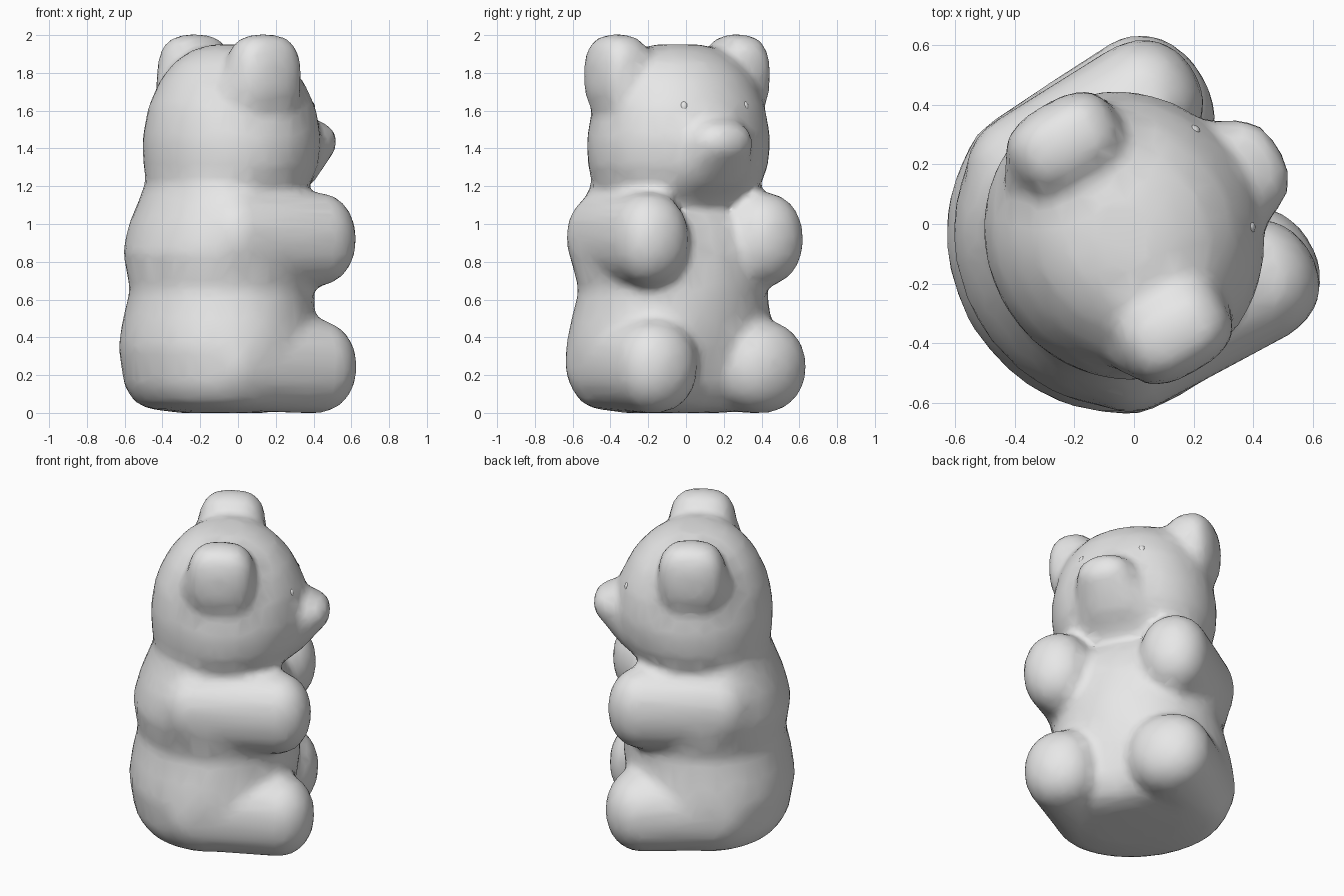
import bpy, bmesh, math
from mathutils import Matrix, Vector

if "Cube" in bpy.data.objects:
    bpy.data.objects.remove(bpy.data.objects["Cube"])

TURN = math.radians(30)      # the bear looks along local +x, turned 30 degrees

grey = bpy.data.materials.new("plain grey")
grey.diffuse_color = (0.8, 0.8, 0.8, 1)
grey.use_nodes = True
grey.node_tree.nodes["Principled BSDF"].inputs["Base Color"].default_value = grey.diffuse_color


def blob(bm, centre, radii, power=2.0):
    """Ellipsoid; a higher power makes it boxier."""
    verts = bmesh.ops.create_uvsphere(bm, u_segments=24, v_segments=14, radius=1)["verts"]
    for v in verts:
        v.co /= sum(abs(c) ** power for c in v.co) ** (1 / power)
    m = Matrix.Translation(centre) @ Matrix.Diagonal((*radii, 1))
    bmesh.ops.transform(bm, matrix=m, verts=verts)


def limb(bm, a, b, ra, rb, power=2.0, steps=7):
    """Chain of ellipsoids from a to b."""
    a, b, ra, rb = map(Vector, (a, b, ra, rb))
    for i in range(steps):
        t = i / (steps - 1)
        blob(bm, a.lerp(b, t), ra.lerp(rb, t), power)


def loft(bm, rows, n=32):
    """Closed stack of elliptical rings: (z, back, front, half width)."""
    rings = []
    for z, back, front, w in rows:
        c, r = (back + front) / 2, (front - back) / 2
        rings.append([bm.verts.new((c + r * math.cos(k * math.tau / n),
                                    w * math.sin(k * math.tau / n), z)) for k in range(n)])
    for lo, hi in zip(rings, rings[1:]):
        for k in range(n):
            j = (k + 1) % n
            bm.faces.new((lo[k], lo[j], hi[j], hi[k]))
    bm.faces.new(rings[0][::-1])
    bm.faces.new(rings[-1])


def finish(bm, name):
    bmesh.ops.recalc_face_normals(bm, faces=bm.faces)
    for f in bm.faces:
        f.smooth = True
    me = bpy.data.meshes.new(name)
    bm.to_mesh(me)
    bm.free()
    me.materials.append(grey)
    ob = bpy.data.objects.new(name, me)
    ob.rotation_euler.z = TURN
    ob.location = (0, -.02, 0)
    bpy.context.collection.objects.link(ob)
    return ob


bm = bmesh.new()

# torso
loft(bm, [(0.0, -.30, .12, .28), (.02, -.46, .20, .41), (.05, -.54, .25, .48),
          (.14, -.60, .31, .54), (.35, -.635, .36, .565), (.50, -.615, .38, .54),
          (.65, -.58, .385, .505), (.85, -.61, .36, .555), (1.0, -.57, .31, .54),
          (1.1, -.53, .24, .48), (1.2, -.49, .12, .42), (1.3, -.45, .05, .38)])

# head
loft(bm, [(1.06, -.40, .20, .20), (1.11, -.46, .29, .34), (1.19, -.48, .36, .44),
          (1.30, -.50, .41, .485), (1.45, -.505, .43, .495), (1.62, -.475, .40, .465),
          (1.76, -.41, .33, .41), (1.86, -.33, .24, .33), (1.92, -.24, .14, .24),
          (1.95, -.14, .05, .14)])

# muzzle, sloping back to the chin
limb(bm, (.27, 0, 1.31), (.40, -.01, 1.435), (.17, .24, .15), (.165, .18, .12), 2.3, 5)

for s in (-1, 1):
    # ears, boxy and fused into the head
    blob(bm, (-.055, s * .365, 1.785), (.20, .15, .222), 2.8)
    blob(bm, (-.08, s * .34, 1.72), (.22, .13, .18))
    # arms
    back = .055 if s > 0 else .02
    limb(bm, (-.20, s * .345, .93), (.29 - back, s * .36, .92),
         (.22, .21, .24), (.21, .21, .25), 2.15)
    # legs
    wide = .255 if s > 0 else .23
    limb(bm, (-.20, s * .32, .27), (.295 - back, s * .332, .245),
         (.24, .24, .26), (.22, wide, .25), 2.15)

# trim everything at the ground
cut = bmesh.ops.bisect_plane(bm, geom=bm.verts[:] + bm.edges[:] + bm.faces[:],
                             plane_co=(0, 0, 0), plane_no=(0, 0, -1), clear_outer=True)
edges = [e for e in cut["geom_cut"] if isinstance(e, bmesh.types.BMEdge) and e.is_boundary]
bmesh.ops.holes_fill(bm, edges=edges, sides=0)

bear = finish(bm, "bear_body")
mod = bear.modifiers.new("Fuse", 'REMESH')
mod.mode = 'VOXEL'
mod.voxel_size = 0.03
mod.use_smooth_shade = True
mod = bear.modifiers.new("Soften", 'SMOOTH')
mod.factor = 0.5
mod.iterations = 10
mod = bear.modifiers.new("Simplify", 'DECIMATE')
mod.ratio = 0.25

# small eyes, almost flush with the face
bm = bmesh.new()
for s in (-1, 1):
    blob(bm, (.335, s * .185, 1.62), (.026, .024, .03))
finish(bm, "eyes")
